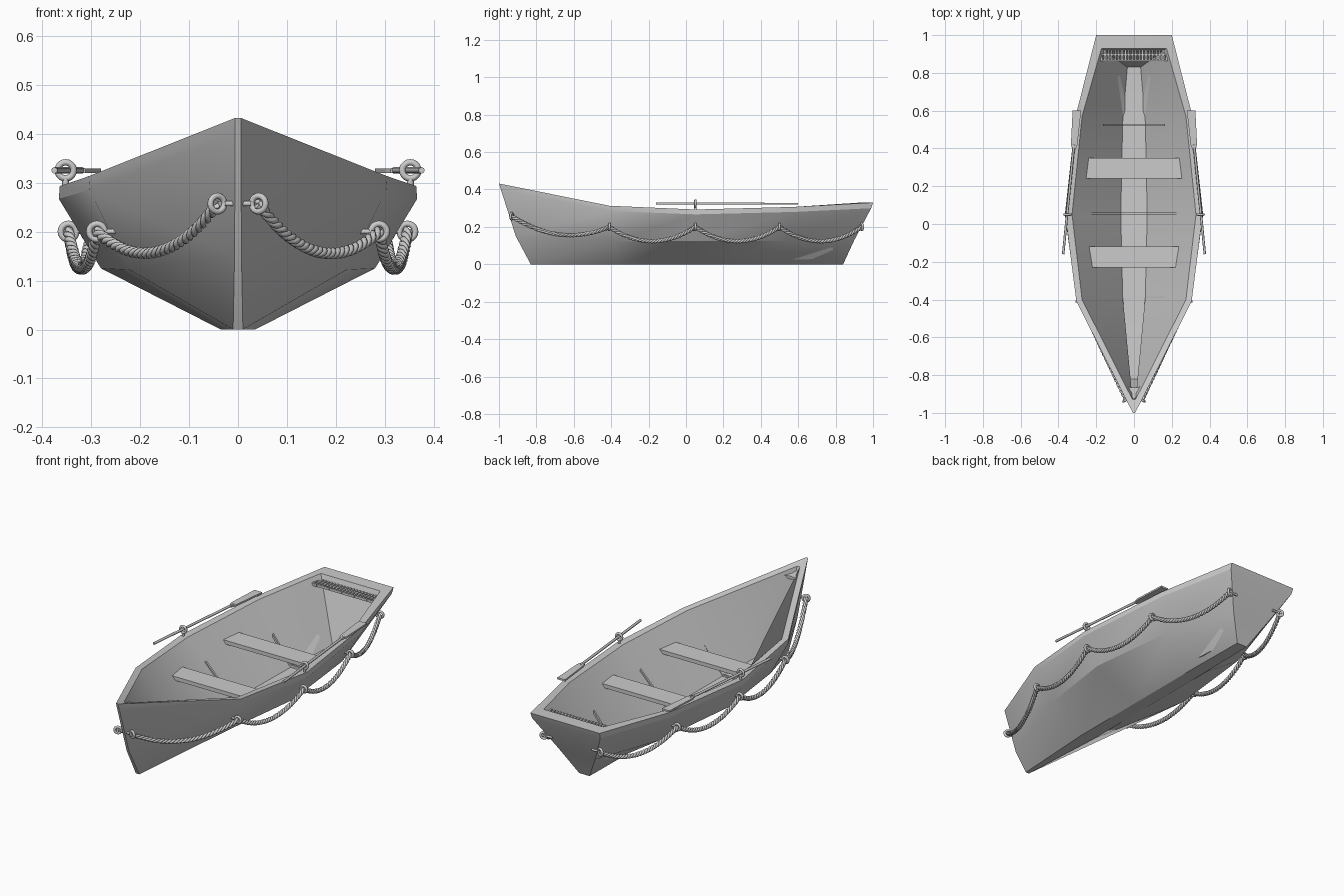
import bpy, bmesh
from math import sin, cos, pi, radians
from mathutils import Vector, Matrix

if "Cube" in bpy.data.objects:
    bpy.data.objects.remove(bpy.data.objects["Cube"])


def mesh_object(name, verts, faces, smooth=None):
    me = bpy.data.meshes.new(name)
    me.from_pydata([tuple(v) for v in verts], [], faces)
    bm = bmesh.new()
    bm.from_mesh(me)
    bmesh.ops.recalc_face_normals(bm, faces=bm.faces)
    bm.to_mesh(me)
    bm.free()
    ob = bpy.data.objects.new(name, me)
    bpy.context.collection.objects.link(ob)
    if smooth:
        bpy.context.view_layer.objects.active = ob
        bpy.ops.object.select_all(action='DESELECT')
        ob.select_set(True)
        bpy.ops.object.shade_smooth_by_angle(angle=radians(smooth))
    return ob


def prism(name, outline, thick):
    """Extrude a flat 3D outline downwards."""
    n = len(outline)
    verts = [Vector(p) for p in outline] + [Vector(p) - Vector((0, 0, thick)) for p in outline]
    faces = [list(range(n)), list(range(2 * n - 1, n - 1, -1))]
    faces += [[i, (i + 1) % n, n + (i + 1) % n, n + i] for i in range(n)]
    return mesh_object(name, verts, faces)


def boxes(name, items):
    """One mesh made of axis-aligned boxes given as (centre, size)."""
    bm = bmesh.new()
    for c, s in items:
        bmesh.ops.create_cube(bm, size=1, matrix=Matrix.Translation(c) @ Matrix.Diagonal((*s, 1)))
    me = bpy.data.meshes.new(name)
    bm.to_mesh(me)
    bm.free()
    ob = bpy.data.objects.new(name, me)
    bpy.context.collection.objects.link(ob)
    return ob


def ring(name, loc, axis, major=0.016, minor=0.0065):
    bpy.ops.mesh.primitive_torus_add(major_radius=major, minor_radius=minor,
                                     major_segments=20, minor_segments=8, location=loc,
                                     rotation=Vector(axis).to_track_quat('Z', 'Y').to_euler())
    ob = bpy.context.object
    ob.name = name
    bpy.ops.object.shade_smooth_by_angle(angle=radians(60))
    return ob


def tube(name, paths, radius, res=1):
    cu = bpy.data.curves.new(name, 'CURVE')
    cu.dimensions = '3D'
    cu.bevel_depth = radius
    cu.bevel_resolution = res
    cu.use_fill_caps = True
    for path in paths:
        sp = cu.splines.new('POLY')
        sp.points.add(len(path) - 1)
        for p, q in zip(sp.points, path):
            p.co = (*q, 1)
            p.radius = 1
    ob = bpy.data.objects.new(name, cu)
    bpy.context.collection.objects.link(ob)
    return ob


# Hull: half sections (keel, chine, rim underside, sheer, inner rim, floor edge) lofted bow to stern
stations = [
    [(.010, -.83, 0), (.007, -.91, .15), (.006, -.99, .40), (.006, -1, .432), (.008, -.93, .412), (.02, -.82, .05)],
    [(.035, -.36, 0), (.222, -.38, .122), (.303, -.41, .285), (.305, -.41, .313), (.275, -.40, .31), (.06, -.38, .03)],
    [(.035, .05, 0), (.280, .05, .125), (.366, .05, .267), (.364, .05, .293), (.328, .05, .29), (.07, .05, .025)],
    [(.035, .52, 0), (.225, .54, .125), (.307, .58, .28), (.307, .58, .307), (.275, .57, .305), (.06, .54, .025)],
    [(.030, .84, 0), (.105, .90, .13), (.197, .99, .30), (.2, 1, .33), (.172, .93, .33), (.035, .83, .03)],
]
K = 6
verts = []
for st in stations:
    verts += st + [(-x, y, z) for x, y, z in st]
faces = []
for i in range(len(stations) - 1):
    a, b = i * 2 * K, (i + 1) * 2 * K
    for j in range(K - 1):
        faces.append([a + j, b + j, b + j + 1, a + j + 1])
        faces.append([a + K + j, a + K + j + 1, b + K + j + 1, b + K + j])
    for j in (0, K - 1):
        faces.append([a + j, a + K + j, b + K + j, b + j])
for e in (0, (len(stations) - 1) * 2 * K):
    faces += [[e + j, e + j + 1, e + K + j + 1, e + K + j] for j in range(K - 1)]
mesh_object("hull", verts, faces, 25)

# Small curved hook plate inside the bow
arc = [(.045 * t, -.855 - .012 * (1 - t * t), .385) for t in (-1, -.5, 0, .5, 1)]
prism("bow_plate", arc + [(0, -.94, .392)], .015)

# Seats
for name, y0, y1, w0, w1 in (("front_seat", -.23, -.12, .255, .275), ("rear_seat", .24, .35, .277, .265)):
    prism(name, [(-w0, y0, .225), (w0, y0, .225), (w1, y1, .225), (-w1, y1, .225)], .02)

# Stern grating of slats and cross bars
slats = [((-.19 + .38 * i / 21, .897, .3), (.009, .068, .012)) for i in range(22)]
bars = [((0, y, .297), (.385, .008, .012)) for y in (.868, .897, .926)]
boxes("stern_grating", slats + bars)

# Ribs lying on the inner hull
for i, (y, w, h, f) in enumerate(((-.39, .165, .16, .06), (.055, .225, .185, .07), (.525, .165, .165, .06))):
    prof = [(-w, h), (-f, .03), (f, .03), (w, h)]
    rv = [(x, y + d, z + o) for d in (-.005, .005) for o in (-.01, .008) for x, z in prof]
    rf = []
    for s in range(3):
        for p, q in ((0, 4), (4, 12), (12, 8), (8, 0)):
            rf.append([p + s, p + s + 1, q + s + 1, q + s])
    rf += [[0, 4, 12, 8], [3, 7, 15, 11]]
    mesh_object(f"rib_{i + 1}", rv, rf)


def rope_strands(a, b, sag, turns=9, steps=10):
    a, b = Vector(a), Vector(b)

    def pos(t):
        return a.lerp(b, t) - Vector((0, 0, sag * 4 * t * (1 - t)))
    strands = [[], [], []]
    n = turns * steps
    for i in range(n + 1):
        t = i / n
        tan = (pos(t + .01) - pos(t - .01)).normalized()
        side = tan.cross(Vector((0, 0, 1))).normalized()
        up = side.cross(tan)
        for k in range(3):
            ang = 2 * pi * (t * turns + k / 3)
            strands[k].append(pos(t) + .0062 * (cos(ang) * side + sin(ang) * up))
    return strands


anchors = [(.042, -.932, .257), (.288, -.41, .2), (.346, .05, .2), (.3, .5, .2), (.163, .94, .2)]
for s, side in ((1, "right"), (-1, "left")):
    pts = [Vector((s * x, y, z)) for x, y, z in anchors]
    # Rope loops and the rings they hang from
    strands = []
    for i in range(4):
        strands += rope_strands(pts[i], pts[i + 1], .07 if i == 0 else .076)
    tube(f"{side}_rope", strands, .0062)
    for i, p in enumerate(pts):
        axis = (s * .5, 1, 0) if i == 0 else (-s * .4, 1, 0) if i == 4 else (0, 1, 0)
        ring(f"{side}_rope_ring_{i + 1}", p, axis)
        inward = Vector((-s * .03, 0, 0))
        tube(f"{side}_ring_pin_{i + 1}", [[p + inward * .5, p + inward * 1.6]], .006)

    # Rowlock ring and its pin
    ring(f"{side}_rowlock", (s * .352, .05, .325), (0, 1, 0), .0165, .0065)
    tube(f"{side}_rowlock_pin", [[(s * .352, .05, .28), (s * .352, .05, .31)]], .007)

    # Oar: round shaft and flat blade
    tube(f"{side}_oar_shaft", [[(s * .375, -.16, .325), (s * .318, .42, .325)]], .0065, 2)
    prism(f"{side}_oar_blade", [(s * .325, .39, .329), (s * .334, .42, .329), (s * .325, .60, .329),
                                (s * .28, .60, .329), (s * .300, .42, .329), (s * .311, .39, .329)], .009)
